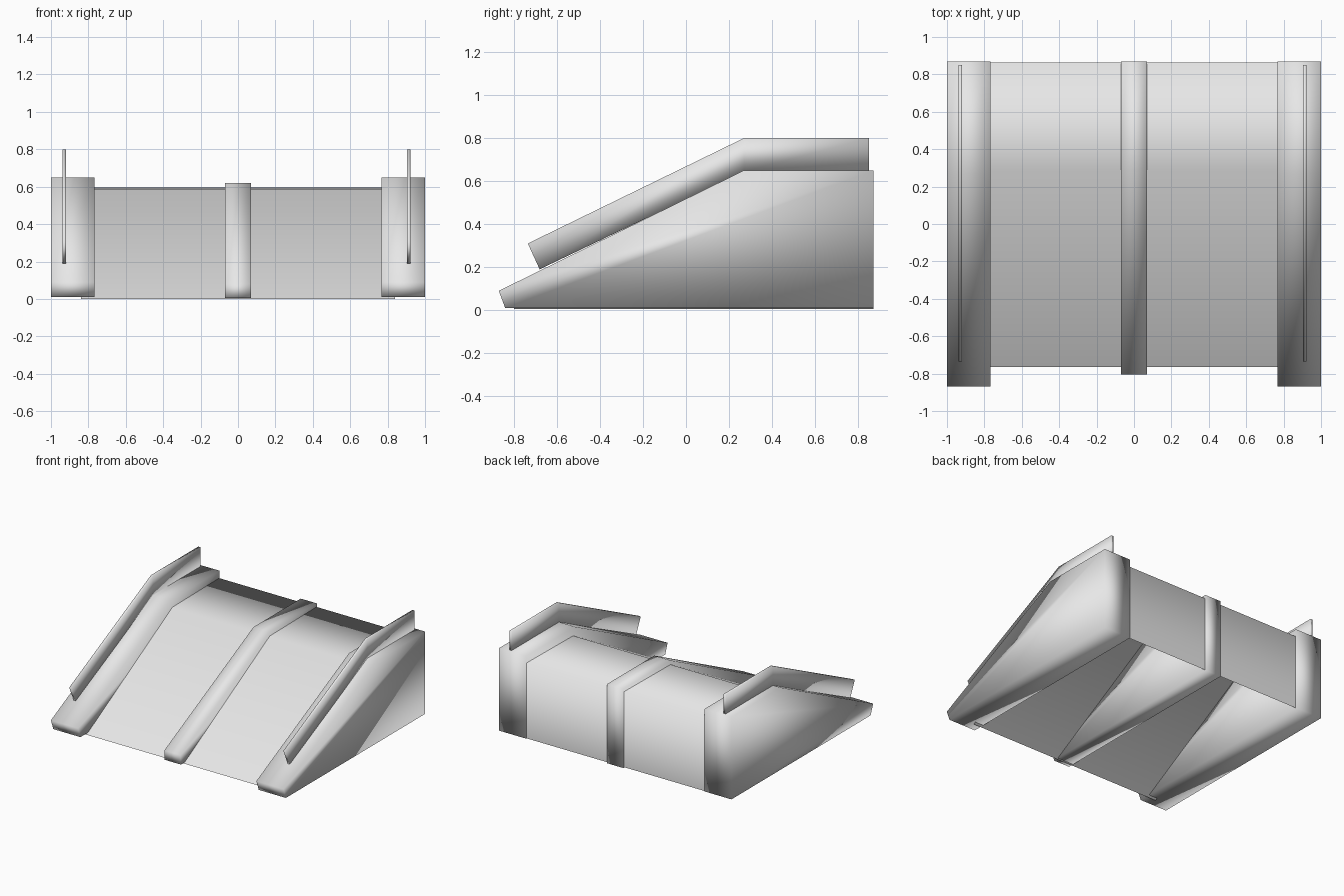
import bpy
import bmesh

if "Cube" in bpy.data.objects:
    bpy.data.objects.remove(bpy.data.objects["Cube"], do_unlink=True)

grey = bpy.data.materials.new("light_grey")
grey.use_nodes = True
grey.diffuse_color = (0.8, 0.8, 0.8, 1)
grey.node_tree.nodes["Principled BSDF"].inputs["Base Color"].default_value = (0.8, 0.8, 0.8, 1)


def extrude_profile(name, profile, x0, x1, solid=True):
    """Sweep a (y, z) profile from x0 to x1, as a closed solid or an open sheet."""
    bm = bmesh.new()
    near = [bm.verts.new((x0, y, z)) for y, z in profile]
    far = [bm.verts.new((x1, y, z)) for y, z in profile]
    count = len(profile)
    for i in range(count if solid else count - 1):
        j = (i + 1) % count
        bm.faces.new((near[i], far[i], far[j], near[j]))
    if solid:
        bm.faces.new(near)
        bm.faces.new(far[::-1])
        bmesh.ops.recalc_face_normals(bm, faces=bm.faces)
    for face in bm.faces:
        face.smooth = True
    mesh = bpy.data.meshes.new(name)
    bm.to_mesh(mesh)
    bm.free()
    mesh.materials.append(grey)
    obj = bpy.data.objects.new(name, mesh)
    bpy.context.collection.objects.link(obj)
    return obj


# Side walls
wall = [(-0.84, 0.01), (-0.87, 0.09), (0.27, 0.65), (0.87, 0.65), (0.87, 0.01)]
extrude_profile("left_wall", wall, 0.767, 1.0)
extrude_profile("right_wall", wall, -1.0, -0.767)

# Thin guard rails standing on the walls
rail = [(-0.68, 0.19), (-0.735, 0.31), (0.27, 0.80), (0.85, 0.80), (0.85, 0.645), (0.27, 0.645)]
for name, x in (("left_rail", 0.913), ("right_rail", -0.928)):
    extrude_profile(name, rail, x - 0.009, x + 0.009)

# Ramp deck: an open sheet with slope, landing and back, hollow underneath
deck = [(-0.765, 0.0), (0.29, 0.588), (0.864, 0.595), (0.864, 0.01)]
extrude_profile("ramp_deck", deck, -0.84, 0.84, solid=False)

# Centre divider
divider = [(-0.80, 0.005), (-0.805, 0.08), (0.29, 0.62), (0.87, 0.62), (0.87, 0.005)]
extrude_profile("centre_divider", divider, -0.07, 0.07)
